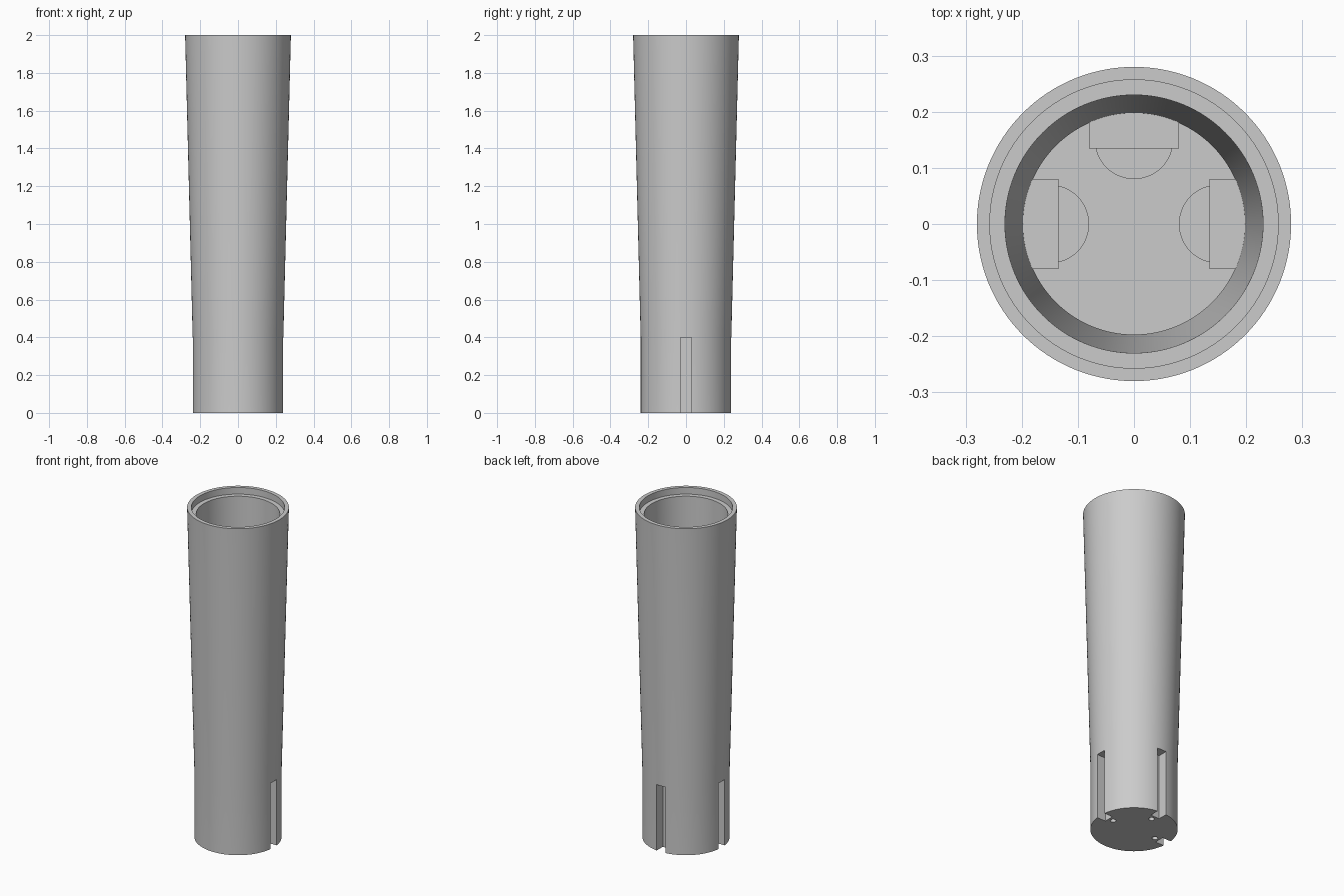
import bpy, bmesh, math
from mathutils import Matrix, Vector

cube = bpy.data.objects.get("Cube")
if cube:
    bpy.data.objects.remove(cube, do_unlink=True)

grey = bpy.data.materials.new("plain grey")
grey.use_nodes = True
colour = (0.6, 0.6, 0.6, 1)
grey.diffuse_color = colour
grey.node_tree.nodes["Principled BSDF"].inputs["Base Color"].default_value = colour

SEGMENTS = 128
FLOOR = 0.06
SLOT_TOP = 0.4


def finish(name, bm):
    bmesh.ops.recalc_face_normals(bm, faces=bm.faces)
    mesh = bpy.data.meshes.new(name)
    bm.to_mesh(mesh)
    bm.free()
    mesh.materials.append(grey)
    obj = bpy.data.objects.new(name, mesh)
    bpy.context.collection.objects.link(obj)
    return obj


def lathe(name, profile):
    bm = bmesh.new()
    verts = [bm.verts.new((r, 0, z)) for r, z in profile]
    edges = [bm.edges.new(pair) for pair in zip(verts, verts[1:])]
    bmesh.ops.spin(bm, geom=verts + edges, cent=(0, 0, 0), axis=(0, 0, 1),
                   angle=math.tau, steps=SEGMENTS, use_duplicate=False)
    bmesh.ops.remove_doubles(bm, verts=bm.verts, dist=0.0001)
    return finish(name, bm)


def box(name, x0, x1, half_width, z0, z1, turn):
    bm = bmesh.new()
    place = (Matrix.Rotation(turn, 4, 'Z')
             @ Matrix.Translation(((x0 + x1) / 2, 0, (z0 + z1) / 2))
             @ Matrix.Diagonal((x1 - x0, 2 * half_width, z1 - z0, 1)))
    bmesh.ops.create_cube(bm, size=1, matrix=place)
    return finish(name, bm)


def rod(name, x, radius, z0, z1, turn, sides):
    bm = bmesh.new()
    place = (Matrix.Rotation(turn, 4, 'Z')
             @ Matrix.Translation((x, 0, (z0 + z1) / 2)))
    bmesh.ops.create_cone(bm, cap_ends=True, segments=sides, radius1=radius,
                          radius2=radius, depth=z1 - z0, matrix=place)
    return finish(name, bm)


def combine(target, other, operation):
    mod = target.modifiers.new(operation.lower(), 'BOOLEAN')
    mod.operation = operation
    mod.solver = 'EXACT'
    mod.object = other
    bpy.context.view_layer.objects.active = target
    bpy.ops.object.modifier_apply(modifier=mod.name)
    bpy.data.objects.remove(other, do_unlink=True)


# Tapered hollow tube with a straight foot and a stepped rim
tube = lathe("tapered_tube", [
    (0, 0), (0.24, 0), (0.24, SLOT_TOP), (0.28, 2), (0.257, 2),
    (0.257, 1.96), (0.23, 1.96), (0.197, SLOT_TOP), (0.197, FLOOR), (0, FLOOR)])

# Slot housings and screw bosses on three sides, the front left plain
turns = [0, math.pi / 2, math.pi]
for turn in turns:
    combine(tube, rod("screw_boss", 0.15, 0.07, 0.03, 0.25, turn, 48), 'UNION')
    combine(tube, box("slot_housing", 0.135, 0.212, 0.08, 0.03, 0.45, turn), 'UNION')

# Open slots in the foot, with screw holes underneath
for turn in turns:
    combine(tube, box("slot_cutter", 0.18, 0.3, 0.03, -0.1, SLOT_TOP, turn), 'DIFFERENCE')
    combine(tube, rod("hole_cutter", 0.15, 0.016, -0.1, 0.18, turn, 24), 'DIFFERENCE')

# Smooth curved walls, sharp rims and slot edges
bpy.ops.object.select_all(action='DESELECT')
tube.select_set(True)
bpy.context.view_layer.objects.active = tube
bpy.ops.object.shade_smooth_by_angle(angle=math.radians(30))
